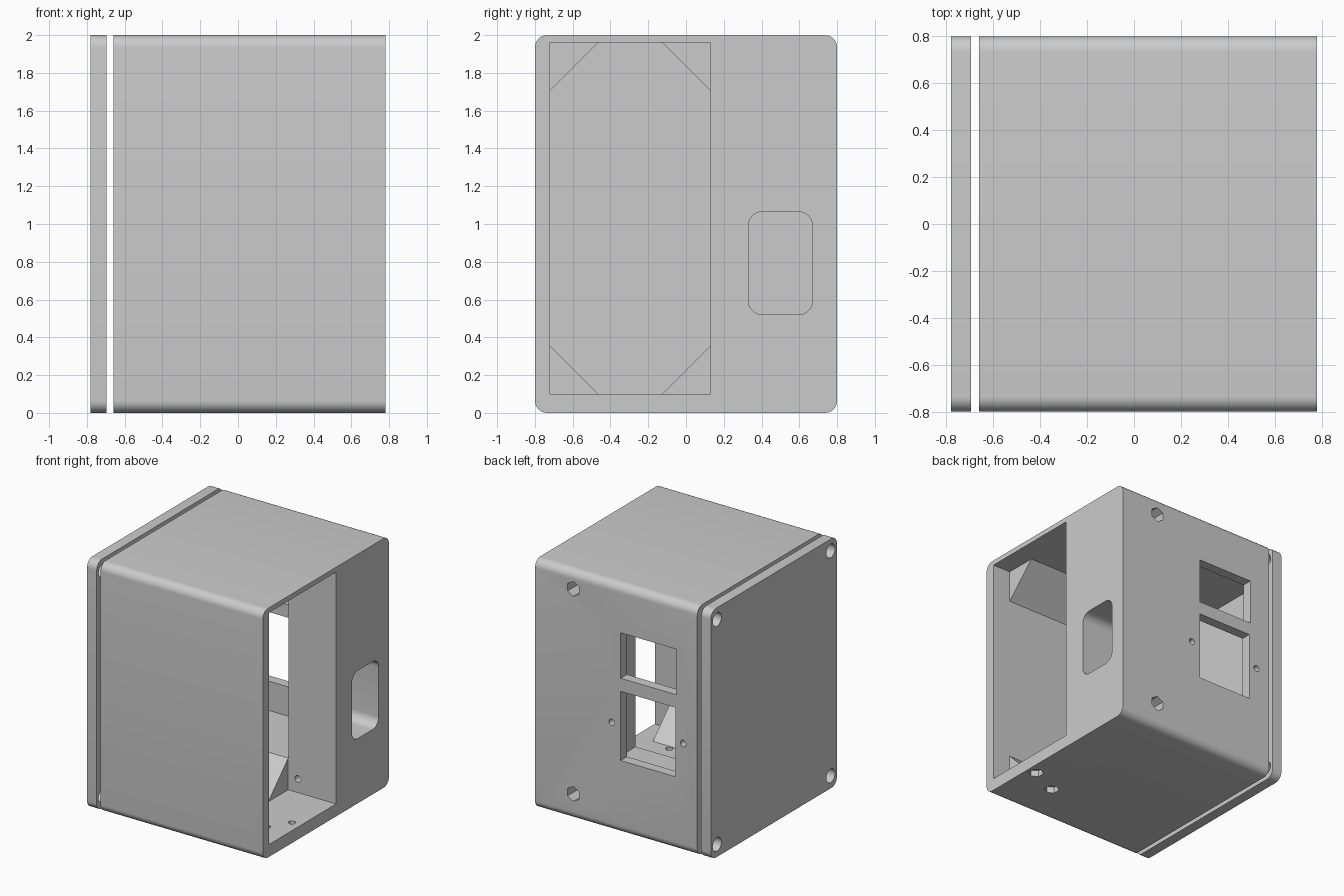
import bpy, bmesh
from math import pi, cos, sin, radians

cube = bpy.data.objects.get("Cube")
if cube:
    bpy.data.objects.remove(cube, do_unlink=True)

grey = bpy.data.materials.new("light grey plastic")
grey.use_nodes = True
GREY = (0.6, 0.6, 0.6, 1)
grey.diffuse_color = GREY
grey.node_tree.nodes["Principled BSDF"].inputs["Base Color"].default_value = GREY


def rect(a0, a1, b0, b1, r=0, n=8):
    """Rectangle outline, with rounded corners if r is set."""
    if not r:
        return [(a0, b0), (a1, b0), (a1, b1), (a0, b1)]
    centres = [(a1 - r, b1 - r), (a0 + r, b1 - r), (a0 + r, b0 + r), (a1 - r, b0 + r)]
    return [(a + r * cos((q + i / n) * pi / 2), b + r * sin((q + i / n) * pi / 2))
            for q, (a, b) in enumerate(centres) for i in range(n + 1)]


def ring(a, b, r, n=24):
    """Regular polygon outline with a corner pointing up."""
    return [(a + r * sin(2 * pi * i / n), b + r * cos(2 * pi * i / n)) for i in range(n)]


def prism(name, outline, axis, lo, hi):
    """Extrude an outline along an axis from lo to hi."""
    place = {"x": lambda a, b, d: (d, a, b),
             "y": lambda a, b, d: (a, d, b),
             "z": lambda a, b, d: (a, b, d)}[axis]
    bm = bmesh.new()
    low = [bm.verts.new(place(a, b, lo)) for a, b in outline]
    high = [bm.verts.new(place(a, b, hi)) for a, b in outline]
    bm.faces.new(low)
    bm.faces.new(high)
    for i in range(len(low)):
        j = (i + 1) % len(low)
        bm.faces.new((low[i], low[j], high[j], high[i]))
    bmesh.ops.recalc_face_normals(bm, faces=bm.faces)
    mesh = bpy.data.meshes.new(name)
    bm.to_mesh(mesh)
    bm.free()
    mesh.materials.append(grey)
    ob = bpy.data.objects.new(name, mesh)
    bpy.context.collection.objects.link(ob)
    return ob


def cut(ob, outline, axis, lo, hi):
    """Remove a prism from an object."""
    cutter = prism("cutter", outline, axis, lo, hi)
    cutter.hide_render = True
    mod = ob.modifiers.new("cut", "BOOLEAN")
    mod.operation, mod.solver, mod.object = "DIFFERENCE", "EXACT", cutter
    bpy.context.view_layer.objects.active = ob
    bpy.ops.object.modifier_apply(modifier=mod.name)
    bpy.data.objects.remove(cutter, do_unlink=True)


# Main dimensions
SIDE, MID, BACK = 0.72, 0.13, 0.72
FLOOR, CEIL, C = 0.10, 1.96, 0.255
OUTER = rect(-0.8, 0.8, 0, 2, 0.065)
SCREWS = [(y, z) for y in (-0.72, 0.72) for z in (0.10, 1.905)]

# Housing shell and its stepped cavity
body = prism("housing", OUTER, "x", -0.66, 0.78)
cut(body, rect(-SIDE, MID, FLOOR, CEIL), "x", 0.62, 0.9)
cut(body, [(-SIDE, FLOOR + C), (-SIDE + C, FLOOR), (MID, FLOOR), (MID, CEIL),
           (-SIDE + C, CEIL), (-SIDE, CEIL - C)], "x", 0.355, 0.621)
cut(body, [(-SIDE, FLOOR + C), (-SIDE + C, FLOOR), (MID - C, FLOOR), (MID, FLOOR + C),
           (BACK, FLOOR + C), (BACK, CEIL - C), (MID, CEIL - C), (MID - C, CEIL),
           (-SIDE + C, CEIL), (-SIDE, CEIL - C)], "x", -0.8, 0.356)

# Rounded cable passage through the solid block
cut(body, rect(0.33, 0.67, 0.52, 1.065, 0.075), "x", 0.3, 0.9)

# Rear switch and socket windows, with the socket screw holes
cut(body, rect(-0.475, 0.02, 1.25, 1.615), "y", 0.65, 0.9)
cut(body, rect(-0.465, 0.02, 0.59, 1.145), "y", 0.65, 0.9)
for x in (-0.535, 0.10):
    cut(body, ring(x, 0.875, 0.026), "y", 0.65, 0.9)

# Screw holes through the block, with hexagonal nut pockets at the rear
for z in (0.21, 1.855):
    cut(body, ring(0.44, z, 0.027), "y", 0.05, 0.9)
    cut(body, ring(0.44, z, 0.06, 6), "y", 0.5, 0.9)

# Screw holes in the floor, with hexagonal nut pockets underneath
for x, y in ((0.70, -0.315), (0.45, -0.43)):
    cut(body, ring(x, y, 0.027), "z", -0.1, 0.15)
    cut(body, ring(x, y, 0.057, 6), "z", -0.1, 0.05)

# Pilot holes for the cover screws
for y, z in SCREWS:
    cut(body, ring(y, z, 0.03), "x", -0.8, -0.35)

# Separate side cover with corner holes
cover = prism("side_cover", OUTER, "x", -0.78, -0.695)
for y, z in SCREWS:
    cut(cover, ring(y, z, 0.055), "x", -0.9, -0.6)

# Smooth the rounded corners and keep the edges sharp
bpy.ops.object.select_all(action="DESELECT")
for ob in (body, cover):
    ob.select_set(True)
bpy.context.view_layer.objects.active = body
bpy.ops.object.shade_smooth_by_angle(angle=radians(30))
